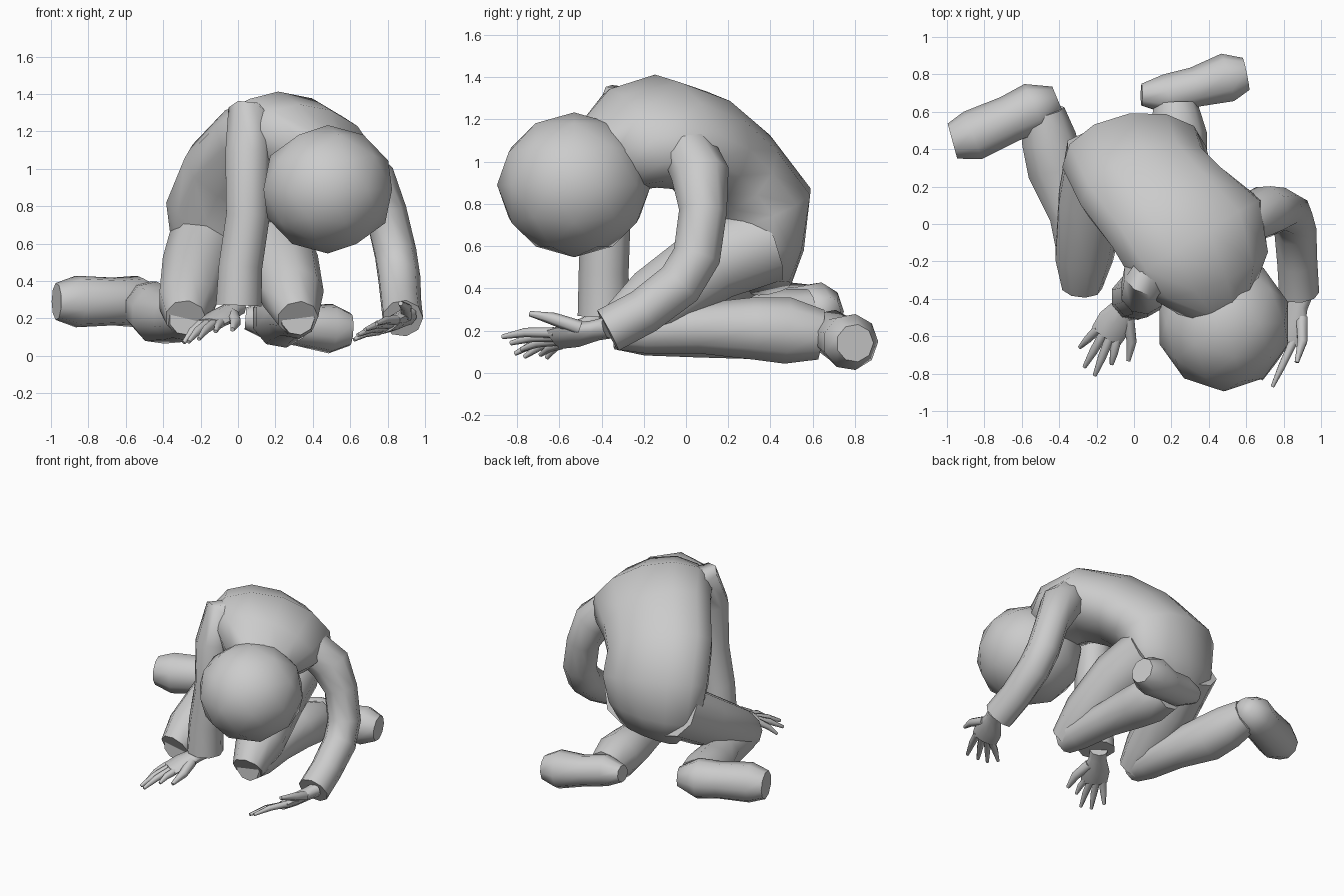
import bpy, bmesh, math
from mathutils import Vector

cube = bpy.data.objects.get("Cube")
if cube:
    bpy.data.objects.remove(cube)

grey = bpy.data.materials.new("plain_grey")
grey.use_nodes = True
GREY = (0.6, 0.6, 0.6, 1)
grey.diffuse_color = GREY
grey.node_tree.nodes["Principled BSDF"].inputs["Base Color"].default_value = GREY


def finish(name, bm):
    """Turn a bmesh into a smooth shaded grey object."""
    bmesh.ops.recalc_face_normals(bm, faces=bm.faces[:])
    mesh = bpy.data.meshes.new(name)
    bm.to_mesh(mesh)
    bm.free()
    mesh.materials.append(grey)
    obj = bpy.data.objects.new(name, mesh)
    bpy.context.collection.objects.link(obj)
    bpy.ops.object.select_all(action='DESELECT')
    obj.select_set(True)
    bpy.context.view_layer.objects.active = obj
    bpy.ops.object.shade_smooth_by_angle(angle=math.radians(65))
    return obj


def loft(bm, stations, sides, across_start, across_end=None, flat=1.0):
    """Skin rings along a path; station = x, y, z, half width[, half depth]."""
    a, b = Vector(across_start), Vector(across_end or across_start)
    pts = [Vector(s[:3]) for s in stations]
    last = len(pts) - 1
    rings = []
    for i, s in enumerate(stations):
        tangent = (pts[min(i + 1, last)] - pts[max(i - 1, 0)]).normalized()
        side = a.lerp(b, i / last)
        side = (side - tangent * side.dot(tangent)).normalized()
        up = side.cross(tangent)
        depth = s[4] if len(s) > 4 else s[3] * flat
        rings.append([bm.verts.new(pts[i]
                                   + side * s[3] * math.cos(math.tau * k / sides)
                                   + up * depth * math.sin(math.tau * k / sides))
                      for k in range(sides)])
    for r, q in zip(rings, rings[1:]):
        for k in range(sides):
            n = (k + 1) % sides
            bm.faces.new((r[k], r[n], q[n], q[k]))
    bm.faces.new(rings[0])
    bm.faces.new(rings[-1])


def limb(name, stations, sides=9, across=(1, 0, 0), across_end=None, flat=1.0):
    bm = bmesh.new()
    loft(bm, stations, sides, across, across_end, flat)
    return finish(name, bm)


def hand(name, wrist, knuckles, across, tips, thumb_tip):
    """Flattened palm, four tapering fingers and a thumb."""
    bm = bmesh.new()
    wrist, knuckles, across = Vector(wrist), Vector(knuckles), Vector(across).normalized()
    middle = wrist.lerp(knuckles, 0.55)
    start = wrist.lerp(knuckles, -0.3)
    loft(bm, [(*start, 0.06, 0.05), (*wrist, 0.06, 0.045),
              (*middle, 0.095, 0.042), (*knuckles, 0.09, 0.03)], 8, across)
    for i, tip in enumerate(tips):
        root = knuckles + across * (0.068 - 0.045 * i)
        root = root.lerp(middle, 0.15)
        tip = Vector(tip)
        bend = root.lerp(tip, 0.55) + Vector((0, 0, 0.012))
        loft(bm, [(*root, 0.026), (*bend, 0.022), (*tip, 0.011)], 6, across)
    root, tip = wrist.lerp(knuckles, 0.3) + across * 0.05, Vector(thumb_tip)
    bend = root.lerp(tip, 0.5) + across * 0.02
    loft(bm, [(*root, 0.036), (*bend, 0.03), (*tip, 0.013)], 6, (0, 0, 1))
    return finish(name, bm)


# Hunched torso, from the seat up over the back to the neck
limb("torso", [
    (0.02, 0.40, 0.40, 0.22, 0.10),
    (0.00, 0.37, 0.56, 0.35, 0.19),
    (0.00, 0.36, 0.78, 0.39, 0.25),
    (0.06, 0.22, 0.95, 0.38, 0.25),
    (0.19, 0.07, 1.08, 0.39, 0.25),
    (0.34, -0.09, 1.14, 0.43, 0.25),
    (0.40, -0.25, 1.11, 0.36, 0.23),
    (0.44, -0.40, 1.02, 0.22, 0.18)],
    sides=12, across=(1, 0.05, 0), across_end=(0.83, 0.39, -0.39))

# Bowed head
bm = bmesh.new()
bmesh.ops.create_icosphere(bm, subdivisions=2, radius=0.365)
bmesh.ops.scale(bm, vec=(0.99, 1.0, 0.94), verts=bm.verts[:])
bmesh.ops.translate(bm, vec=(0.48, -0.53, 0.89), verts=bm.verts[:])
finish("head", bm)

# Sleeves
limb("right_arm", [
    (0.14, -0.17, 1.26, 0.09), (0.06, -0.29, 1.27, 0.125), (0.05, -0.36, 1.08, 0.125),
    (0.05, -0.38, 0.75, 0.12), (0.01, -0.39, 0.48, 0.12), (0.00, -0.39, 0.27, 0.125)])
limb("left_arm", [
    (0.60, 0.02, 1.04, 0.13), (0.71, 0.07, 0.93, 0.14), (0.79, 0.08, 0.76, 0.115),
    (0.84, 0.05, 0.55, 0.115), (0.86, -0.03, 0.42, 0.115), (0.87, -0.20, 0.29, 0.11),
    (0.88, -0.37, 0.20, 0.11)])

# Hands
hand("right_hand", (-0.04, -0.43, 0.24), (-0.15, -0.60, 0.17), (0.85, -0.5, 0),
     [(-0.12, -0.75, 0.13), (-0.21, -0.81, 0.09), (-0.265, -0.765, 0.075), (-0.29, -0.66, 0.07)],
     (-0.03, -0.73, 0.14))
hand("left_hand", (0.88, -0.43, 0.20), (0.80, -0.62, 0.16), (0.8, -0.3, 0.45),
     [(0.74, -0.87, 0.17), (0.68, -0.83, 0.14), (0.64, -0.78, 0.11), (0.62, -0.69, 0.085)],
     (0.87, -0.74, 0.28))

# Folded legs
limb("right_thigh", [
    (-0.17, 0.38, 0.62, 0.20), (-0.23, 0.12, 0.46, 0.185),
    (-0.27, -0.18, 0.29, 0.16), (-0.28, -0.34, 0.20, 0.11)])
limb("left_thigh", [
    (0.18, 0.38, 0.62, 0.20), (0.24, 0.12, 0.52, 0.19),
    (0.29, -0.15, 0.33, 0.17), (0.32, -0.34, 0.20, 0.11)])
limb("right_shin", [
    (-0.28, -0.34, 0.20, 0.09), (-0.29, -0.20, 0.20, 0.12), (-0.33, 0.05, 0.20, 0.13),
    (-0.42, 0.30, 0.22, 0.16), (-0.46, 0.46, 0.25, 0.15), (-0.49, 0.60, 0.28, 0.12)])
limb("left_shin", [
    (0.32, -0.34, 0.20, 0.09), (0.31, -0.20, 0.20, 0.11), (0.28, 0.05, 0.21, 0.12),
    (0.24, 0.32, 0.21, 0.15), (0.23, 0.48, 0.20, 0.16), (0.22, 0.64, 0.18, 0.12)])

# Feet turned outwards
limb("right_foot", [
    (-0.41, 0.67, 0.29, 0.07), (-0.53, 0.62, 0.29, 0.14), (-0.66, 0.56, 0.29, 0.13),
    (-0.86, 0.47, 0.29, 0.14), (-0.97, 0.44, 0.29, 0.10)], across=(0, 1, 0))
limb("left_foot", [
    (0.04, 0.69, 0.20, 0.06), (0.17, 0.69, 0.19, 0.11), (0.33, 0.73, 0.16, 0.11),
    (0.50, 0.78, 0.145, 0.135), (0.60, 0.80, 0.14, 0.09)], across=(0, 1, 0))
